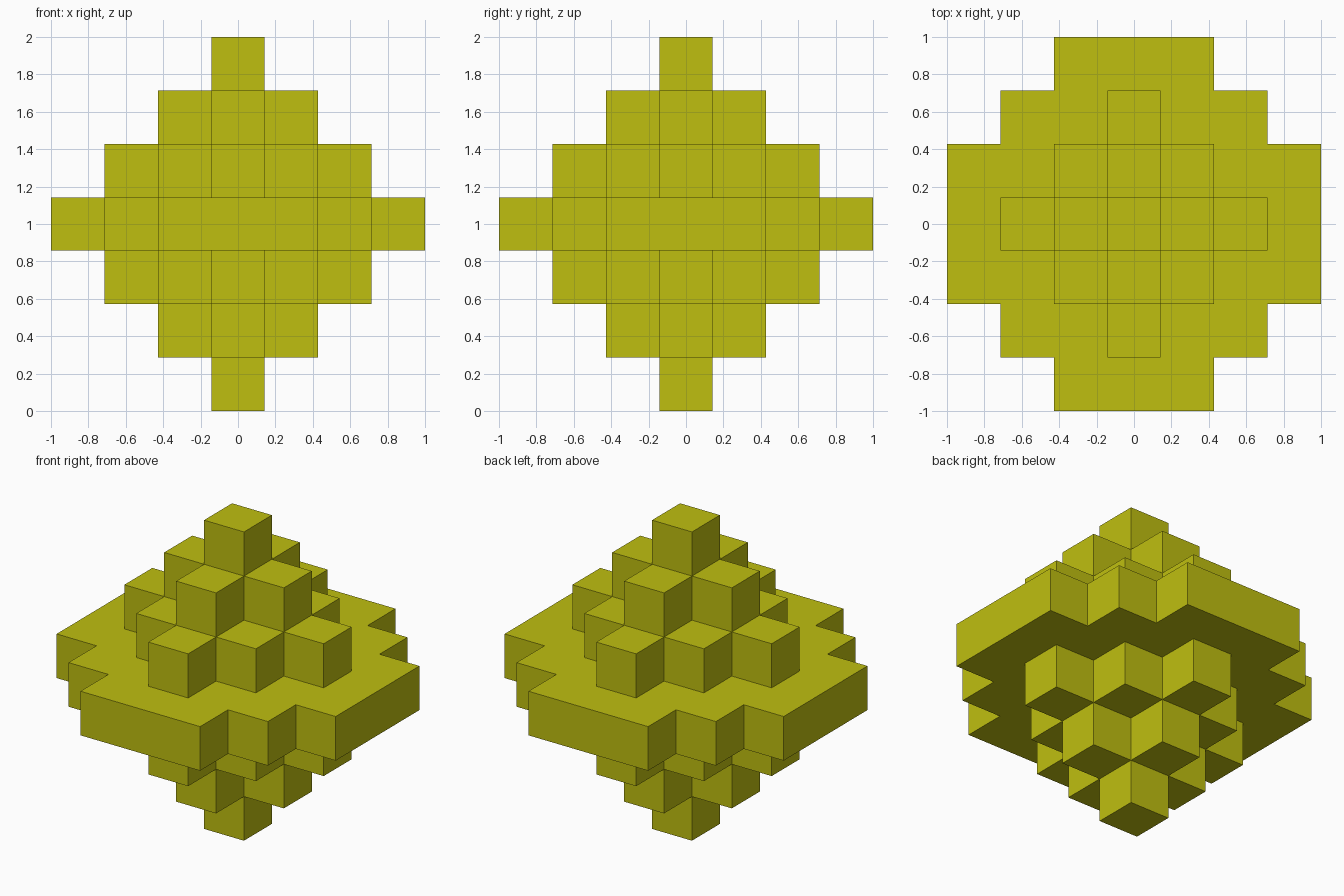
import bpy
import bmesh

cube = bpy.data.objects.get("Cube")
if cube:
    bpy.data.objects.remove(cube, do_unlink=True)

UNIT = 2 / 7  # edge of one block

# Single flat colour
olive = bpy.data.materials.new("olive_yellow")
olive.use_nodes = True
colour = (0.52, 0.52, 0.005, 1)
olive.diffuse_color = colour
olive.node_tree.nodes["Principled BSDF"].inputs["Base Color"].default_value = colour


def stair_outline(reach, tip):
    """Stepped diamond outline in blocks: one quadrant, turned four times."""
    x, y = reach, tip
    quadrant = [(x, y)]
    while x > tip:
        quadrant += [(x - 1, y), (x - 1, y + 1)]
        x, y = x - 1, y + 1
    outline = []
    for _ in range(4):
        outline += quadrant
        quadrant = [(-b, a) for a, b in quadrant]
    return outline


def add_tier(name, level, reach, tip):
    """One block-high stepped slab, centred on the given level."""
    bm = bmesh.new()
    bottom = (level + 3) * UNIT
    verts = [bm.verts.new((x * UNIT, y * UNIT, bottom))
             for x, y in stair_outline(reach, tip)]
    base = bm.faces.new(verts)
    top = bmesh.ops.extrude_face_region(bm, geom=[base], use_keep_orig=True)
    bmesh.ops.translate(bm, vec=(0, 0, UNIT),
                        verts=[v for v in top["geom"] if isinstance(v, bmesh.types.BMVert)])
    bmesh.ops.recalc_face_normals(bm, faces=bm.faces)
    mesh = bpy.data.meshes.new(name)
    bm.to_mesh(mesh)
    bm.free()
    mesh.materials.append(olive)
    bpy.context.collection.objects.link(bpy.data.objects.new(name, mesh))


# Wide middle slab
add_tier("middle_slab", 0, 3.5, 1.5)

# Shrinking tiers, mirrored above and below the slab
for side, sign in (("upper", 1), ("lower", -1)):
    for step, part in enumerate(("wide_tier", "cross_tier", "tip_block"), 1):
        add_tier(f"{side}_{part}", sign * step, 3.5 - step, 0.5)
